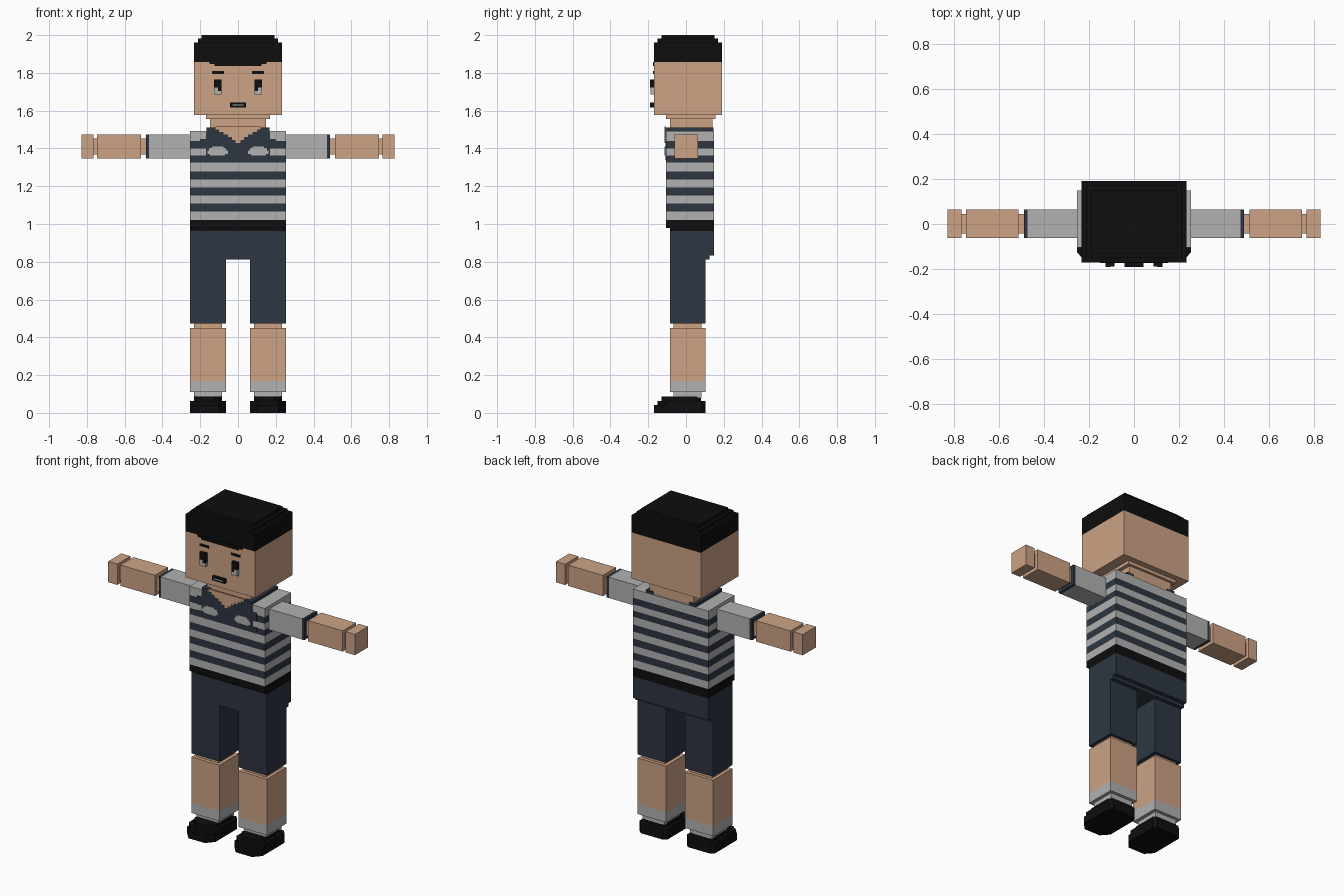
import bpy, bmesh

if "Cube" in bpy.data.objects:
    bpy.data.objects.remove(bpy.data.objects["Cube"])


def material(name, *rgb):
    m = bpy.data.materials.new(name)
    lin = [((c / 255 + 0.055) / 1.055) ** 2.4 if c > 10 else c / 3295 for c in rgb]
    m.diffuse_color = (*lin, 1)
    m.use_nodes = True
    m.node_tree.nodes["Principled BSDF"].inputs["Base Color"].default_value = m.diffuse_color
    return m


SKIN = material("skin", 204, 163, 133)
GREY = material("light_grey", 178, 178, 178)
NAVY = material("dark_navy", 45, 54, 66)
BLACK = material("black", 14, 14, 14)


def prism(name, outline, levels, mats, axis="z"):
    """Extrude an outline through levels, one material per band."""
    bm = bmesh.new()
    used = list(dict.fromkeys(mats))
    rings = []
    for w in levels:
        rings.append([bm.verts.new((u, v, w) if axis == "z" else (u, w, v)) for u, v in outline])
    n = len(outline)
    for k, m in enumerate(mats):
        for i in range(n):
            j = (i + 1) % n
            f = bm.faces.new((rings[k][i], rings[k][j], rings[k + 1][j], rings[k + 1][i]))
            f.material_index = used.index(m)
    bm.faces.new(rings[0][::-1]).material_index = used.index(mats[0])
    bm.faces.new(rings[-1]).material_index = used.index(mats[-1])
    bmesh.ops.recalc_face_normals(bm, faces=bm.faces)
    me = bpy.data.meshes.new(name)
    bm.to_mesh(me)
    bm.free()
    for m in used:
        me.materials.append(m)
    ob = bpy.data.objects.new(name, me)
    bpy.context.collection.objects.link(ob)
    return ob


def rect(x0, x1, y0, y1):
    x0, x1 = sorted((x0, x1))
    return [(x0, y0), (x1, y0), (x1, y1), (x0, y1)]


def box(name, mat, x0, x1, y0, y1, z0, z1):
    return prism(name, rect(x0, x1, y0, y1), (z0, z1), [mat])


def stepped(rows, cx=0):
    """Mirrored pixel-step outline from (half width, bottom, top) rows."""
    right = [(w, z) for w, a, b in rows for z in (a, b)]
    return [(cx + w, z) for w, z in right] + [(cx - w, z) for w, z in reversed(right)]


def plate(name, mat, outline, y_back, thick):
    return prism(name, outline, (y_back - thick, y_back), [mat], "y")


# Head, stepped hair cap and fringe
box("head", SKIN, -0.232, 0.232, -0.17, 0.19, 1.577, 1.857)
for i, (d, a, b) in enumerate([(0, 1.857, 1.962), (0.02, 1.962, 1.982), (0.04, 1.982, 2.0)]):
    box(f"hair_layer_{i}", BLACK, -0.232 + d, 0.232 - d, -0.17 + d, 0.19 - d, a, b)
plate("fringe", BLACK, stepped([(0.125, 1.836, 1.847), (0.15, 1.847, 1.858)]), -0.17, 0.004)

# Face
for s, side in ((-1, "left"), (1, "right")):
    box(f"{side}_eye_outer", BLACK, s * 0.105, s * 0.126, -0.19, -0.17, 1.722, 1.765)
    box(f"{side}_eye_inner", BLACK, s * 0.087, s * 0.105, -0.188, -0.17, 1.705, 1.765)
    box(f"{side}_eye_white", GREY, s * 0.105, s * 0.126, -0.188, -0.17, 1.685, 1.722)
    box(f"{side}_eye_white_low", GREY, s * 0.087, s * 0.105, -0.188, -0.17, 1.685, 1.705)
    plate(f"{side}_brow", BLACK, rect(s * 0.075, s * 0.137, 1.795, 1.809), -0.17, 0.004)
box("mouth", BLACK, -0.043, 0.043, -0.19, -0.17, 1.618, 1.642)
plate("mouth_line", GREY, rect(-0.03, 0.03, 1.627, 1.633), -0.19, 0.001)

# Neck
box("neck", SKIN, -0.148, 0.148, -0.085, 0.14, 1.42, 1.557)
box("neck_rim", SKIN, -0.17, 0.17, -0.105, 0.155, 1.557, 1.577)

# Striped shirt with belt band
prism("shirt", rect(-0.253, 0.253, -0.105, 0.148),
      (0.98, 1.02, 1.065, 1.108, 1.15, 1.193, 1.235, 1.278, 1.325, 1.362, 1.4, 1.44, 1.493),
      [BLACK] + [GREY, NAVY] * 5 + [GREY])
box("belt_lower", BLACK, -0.253, 0.253, -0.085, 0.148, 0.963, 0.98)

# Collar: navy front panel, light patches, skin neckline
panel = [(0.2, 1.34, 1.362), (0.17, 1.362, 1.4), (0.2, 1.4, 1.45), (0.17, 1.45, 1.49), (0.165, 1.49, 1.51)]
plate("collar_panel", NAVY, stepped(panel), -0.105, 0.004)
plate("neckline", SKIN, stepped([(0.012, 1.43, 1.445), (0.032, 1.445, 1.46), (0.052, 1.46, 1.474),
                                 (0.078, 1.474, 1.488), (0.1, 1.488, 1.5), (0.12, 1.5, 1.515)]),
      -0.105, 0.008)
for s, side in ((-1, "left"), (1, "right")):
    plate(f"{side}_chest_patch", GREY,
          stepped([(0.04, 1.362, 1.37), (0.054, 1.37, 1.39), (0.045, 1.39, 1.402), (0.03, 1.402, 1.41)],
                  s * 0.108), -0.105, 0.008)
    box(f"{side}_collar", NAVY, s * 0.12, s * 0.168, -0.105, 0.145, 1.493, 1.51)

    # Arm: sleeve, cuff, elbow, forearm, wrist, hand
    for name, mat, a, b, d in (("sleeve", GREY, 0.253, 0.472, 0), ("cuff", NAVY, 0.472, 0.488, 0),
                               ("elbow", SKIN, 0.488, 0.513, 0.02), ("forearm", SKIN, 0.513, 0.746, 0),
                               ("wrist", SKIN, 0.746, 0.766, 0.02), ("hand", SKIN, 0.766, 0.828, 0)):
        box(f"{side}_{name}", mat, s * a, s * b, -0.062 + d, 0.064 - d, 1.347 + d, 1.473 - d)

    # Leg: shorts leg, knee, shin with sock, ankle
    wide = rect(s * 0.064, s * 0.253, -0.085, 0.102)
    slim = rect(s * 0.085, s * 0.233, -0.065, 0.083)
    prism(f"{side}_shorts_leg", wide, (0.472, 0.815), [NAVY])
    prism(f"{side}_knee", slim, (0.45, 0.472), [SKIN])
    prism(f"{side}_shin", wide, (0.11, 0.17, 0.45), [GREY, SKIN])
    prism(f"{side}_ankle", slim, (0.08, 0.11), [GREY])

    # Shoe: three stacked layers with a cut toe and heel
    for i, (w, f, b, z0, z1) in enumerate([(0.0945, -0.17, 0.102, 0, 0.043),
                                           (0.0945, -0.152, 0.102, 0.043, 0.064),
                                           (0.075, -0.13, 0.08, 0.064, 0.086)]):
        c = s * 0.1585
        toe = [(c - w, f + 0.045), (c - w + 0.04, f), (c + w - 0.04, f), (c + w, f + 0.045),
               (c + w, b - 0.02), (c + w - 0.02, b), (c - w + 0.02, b), (c - w, b - 0.02)]
        prism(f"{side}_shoe_{i}", toe, (z0, z1), [BLACK])

# Hips of the shorts, stepped at the seat
box("hips", NAVY, -0.253, 0.253, -0.085, 0.148, 0.832, 0.963)
box("hips_lower", NAVY, -0.253, 0.253, -0.085, 0.124, 0.812, 0.832)
